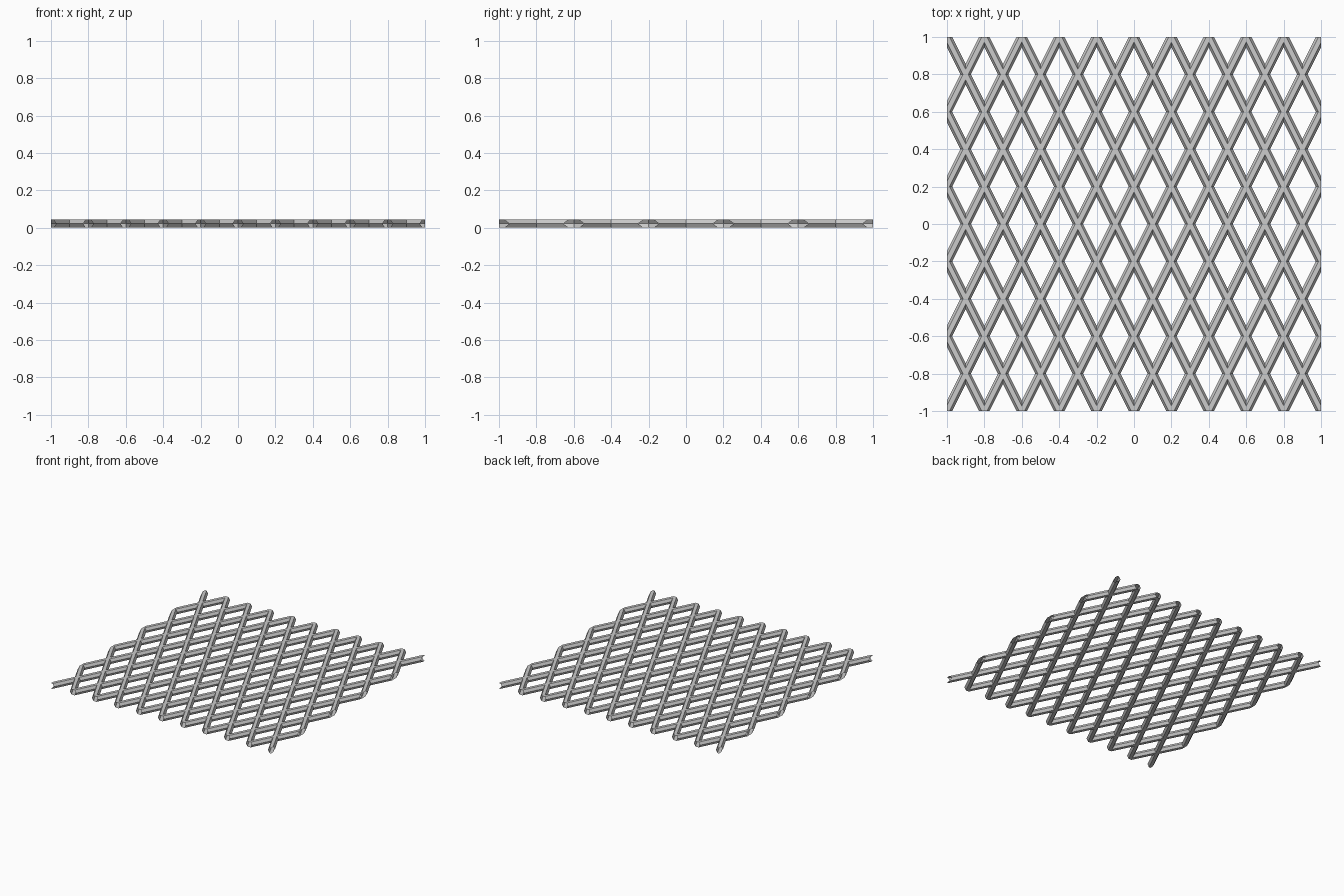
import bpy, bmesh
from math import sin, cos, pi
from mathutils import Vector

if "Cube" in bpy.data.objects:
    bpy.data.objects.remove(bpy.data.objects["Cube"])

R = 0.025                      # hexagonal bar radius
HZ = R * sin(pi / 3)           # half height of the bar
CX, CY = 0.1, 0.2              # quarter diamond size

# One hexagonal bar along the diagonal of a quarter cell
bm = bmesh.new()
d = Vector((CX, CY, 0))
side = Vector((CY, -CX, 0)).normalized()
start, end = -1.5 * d, 0.5 * d
rings = []
for p in (start, end):
    rings.append([bm.verts.new(p + side * R * cos(k * pi / 3)
                  + Vector((0, 0, HZ + R * sin(k * pi / 3)))) for k in range(6)])
for k in range(6):
    j = (k + 1) % 6
    bm.faces.new((rings[0][k], rings[0][j], rings[1][j], rings[1][k]))
bmesh.ops.recalc_face_normals(bm, faces=bm.faces)

# Trim to the quarter cell so that bars meet in clean mitres (open at the rim)
for co, no in (((0, 0, 0), (1, 0, 0)), ((-CX, 0, 0), (-1, 0, 0)),
               ((0, 0, 0), (0, 1, 0)), ((0, -CY, 0), (0, -1, 0))):
    bmesh.ops.bisect_plane(bm, geom=bm.verts[:] + bm.edges[:] + bm.faces[:],
                           dist=1e-6, plane_co=co, plane_no=no, clear_outer=True)
# Outward normals: away from the bar axis
for f in bm.faces:
    c = f.calc_center_median()
    out = side * c.dot(side) + Vector((0, 0, c.z - HZ))
    f.normal_update()
    if f.normal.dot(out) < 0:
        f.normal_flip()

me = bpy.data.meshes.new("lattice_mesh")
bm.to_mesh(me)
bm.free()
ob = bpy.data.objects.new("diamond_lattice", me)
bpy.context.collection.objects.link(ob)
ob.location = (-1 + CX, -1 + CY, 0)

# Mirror the quarter into an X-shaped cell, then tile it
mir = ob.modifiers.new("mirror", 'MIRROR')
mir.use_axis = (True, True, False)
mir.merge_threshold = 0.0005
for name, count, off in (("columns", 10, (2 * CX, 0, 0)), ("rows", 5, (0, 2 * CY, 0))):
    arr = ob.modifiers.new(name, 'ARRAY')
    arr.count = count
    arr.use_relative_offset = False
    arr.use_constant_offset = True
    arr.constant_offset_displace = off
    arr.use_merge_vertices = True
    arr.merge_threshold = 0.0005
